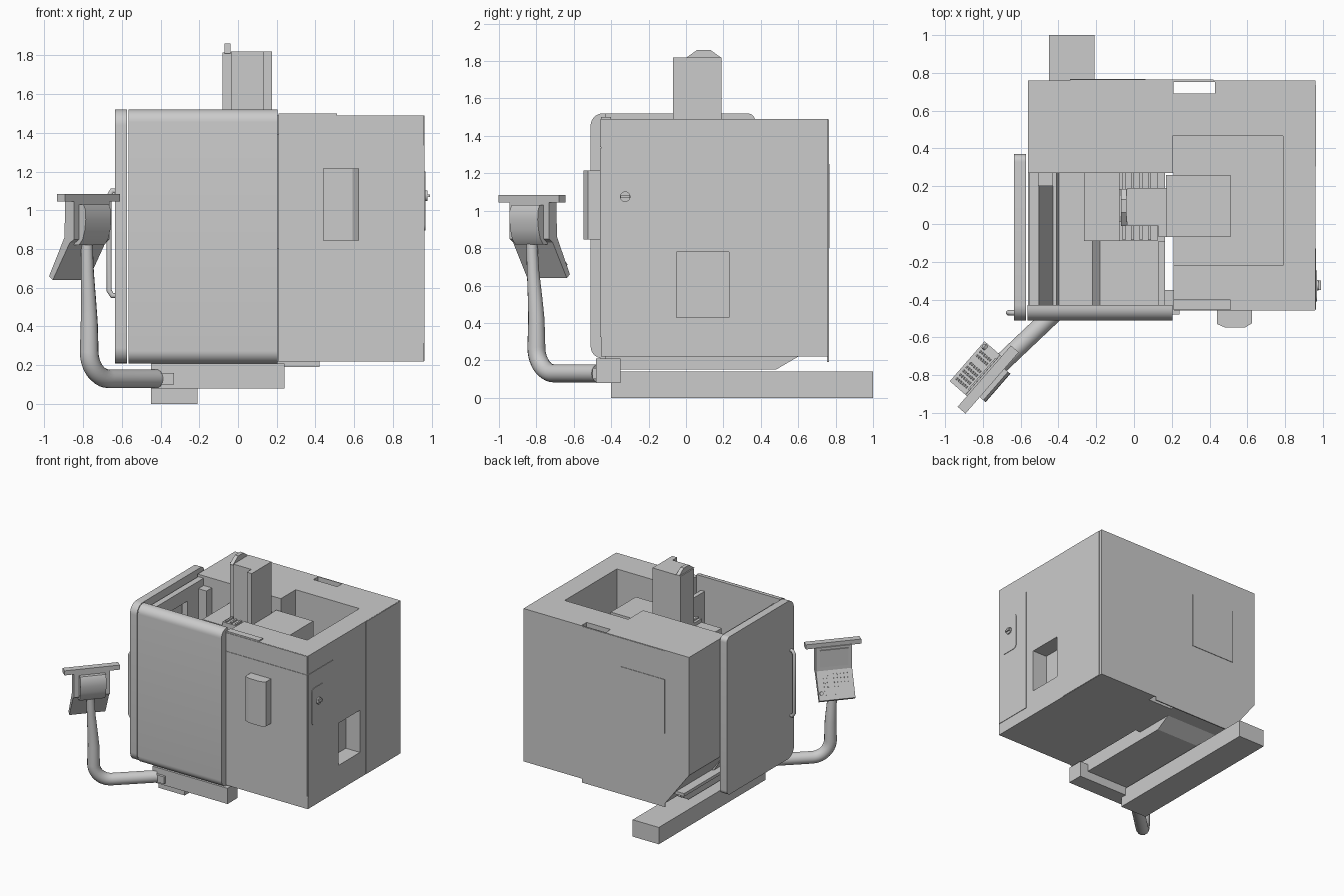
import bpy, bmesh, math
from mathutils import Matrix, Vector

if "Cube" in bpy.data.objects:
    bpy.data.objects.remove(bpy.data.objects["Cube"])


def finish(name, bm, smooth=False):
    bmesh.ops.recalc_face_normals(bm, faces=bm.faces)
    me = bpy.data.meshes.new(name)
    bm.to_mesh(me)
    bm.free()
    if smooth:
        me.shade_smooth()
        me.set_sharp_from_angle(angle=math.radians(30))
    ob = bpy.data.objects.new(name, me)
    bpy.context.collection.objects.link(ob)
    return ob


def prism(name, pts, axis, a, b, smooth=False):
    """Extrude a 2D profile along an axis: x -> (y,z), y -> (x,z), z -> (x,y)."""
    bm = bmesh.new()
    place = {'x': lambda p, d: (d, p[0], p[1]),
             'y': lambda p, d: (p[0], d, p[1]),
             'z': lambda p, d: (p[0], p[1], d)}[axis]
    lo = [bm.verts.new(place(p, a)) for p in pts]
    hi = [bm.verts.new(place(p, b)) for p in pts]
    bm.faces.new(lo)
    bm.faces.new(hi[::-1])
    n = len(pts)
    for i in range(n):
        bm.faces.new((lo[i], hi[i], hi[(i + 1) % n], lo[(i + 1) % n]))
    return finish(name, bm, smooth)


def box(name, x0, x1, y0, y1, z0, z1):
    return prism(name, [(x0, y0), (x1, y0), (x1, y1), (x0, y1)], 'z', z0, z1)


def round_rect(u0, u1, v0, v1, r_left, r_right, n=8):
    pts = []
    for cu, cv, r, start in ((u0, v0, r_left, 180), (u1, v0, r_right, 270),
                             (u1, v1, r_right, 0), (u0, v1, r_left, 90)):
        if r == 0:
            pts.append((cu, cv))
            continue
        cx = cu + r if cu == u0 else cu - r
        cy = cv + r if cv == v0 else cv - r
        for i in range(n + 1):
            t = math.radians(start + 90 * i / n)
            pts.append((cx + r * math.cos(t), cy + r * math.sin(t)))
    return pts


def cut(ob, cutter, remove=True):
    m = ob.modifiers.new("cut", 'BOOLEAN')
    m.operation, m.solver, m.object = 'DIFFERENCE', 'EXACT', cutter
    bpy.context.view_layer.objects.active = ob
    bpy.ops.object.modifier_apply(modifier=m.name)
    if remove:
        bpy.data.objects.remove(cutter)


def tube(name, pts, depth, radii=None):
    cu = bpy.data.curves.new(name, 'CURVE')
    cu.dimensions, cu.bevel_depth, cu.bevel_resolution = '3D', depth, 5
    cu.use_fill_caps = True
    sp = cu.splines.new('POLY')
    sp.points.add(len(pts) - 1)
    for i, p in enumerate(pts):
        sp.points[i].co = (*p, 1)
        sp.points[i].radius = radii[i] if radii else 1
    sp.use_smooth = True
    ob = bpy.data.objects.new(name, cu)
    bpy.context.collection.objects.link(ob)
    return ob


# Rear housing with its slanted lower left edge
rear = prism("rear_housing", [(-.56, .51), (-.34, .22), (.96, .22), (.96, 1.49), (-.56, 1.49)],
             'y', .27, .76)
cabinet = box("right_cabinet", .21, .96, -.455, .27, .22, 1.49)

# Open well behind the spindle, cable slot in the back, side recess
well = box("well_cutter", .205, .79, -.22, .465, .8, 1.7)
cut(rear, well, False)
cut(cabinet, well)
cut(rear, box("slot_cutter", .21, .43, .69, .753, 0, 1.7))
cut(cabinet, box("recess_cutter", .83, 1.1, -.05, .23, .43, .78))

# Thin skin panels that draw the seams
S = .004
box("cabinet_front_panel", .36, .957, -.455 - S, -.45, .325, 1.333)
box("cabinet_front_strip", .212, .352, -.455 - S, -.45, .325, 1.333)
box("cabinet_front_header", .212, .957, -.455 - S, -.45, 1.342, 1.488)
box("cabinet_side_door", .95, .96 + S, -.452, -.13, .315, 1.335)
box("rear_side_panel", .95, .96 + S, .305, .735, .222, 1.488)
box("back_plate", -.34, .42, .755, .76 + S, .19, 1.487)
box("back_access_cover", -.34, .06, .76, .768, .8, 1.25)
box("top_trim", .21, .51, -.455, -.4, 1.49, 1.5)

# Front window hump on the cabinet
prism("front_cover", [(.44, -.45), (.44, -.53), (.48, -.547), (.59, -.547), (.625, -.525), (.625, -.45)],
      'z', .845, 1.215)

# Main switch plate and rotary knob on the right side
prism("switch_plate", round_rect(-.41, -.245, .895, 1.2, .03, .03), 'x', .95, .968, True)
prism("switch_dial", round_rect(-.353, -.297, 1.047, 1.103, .028, .028), 'x', .96, .978, True)
box("switch_knob", .97, .99, -.35, -.30, 1.068, 1.082)

# Front door and left side panel with rounded edges
prism("front_door", round_rect(-.51, -.43, .21, 1.52, .065, 0), 'x', -.565, .205, True)
prism("left_panel", round_rect(-.51, .37, .21, 1.52, .08, .04), 'x', -.635, -.572, True)
tube("door_handle", [(-.625, -.47, .56), (-.65, -.47, .56), (-.665, -.47, .585),
                     (-.665, -.47, 1.075), (-.65, -.47, 1.1), (-.625, -.47, 1.1)], .014)

# Work area floor: chip trough and bench
prism("work_floor", [(-.56, .52), (-.36, .2), (.165, .2), (.165, .5), (-.18, .5), (-.22, .26),
                     (-.4, .26), (-.5, .52)], 'y', -.43, .27)
prism("floor_tray", [(-.36, .15), (.48, .15), (.6, .22), (-.36, .22)], 'x', -.36, .165)
box("trough_lip", -.5, -.41, -.43, .74, .31, .335)

# Left wall with a window opening
for n, y0, y1, z0, z1 in (("front_post", -.43, -.27, .5, 1.47), ("rear_post", .06, .27, .5, 1.47),
                          ("sill", -.27, .06, .5, .8), ("header", -.27, .06, 1.36, 1.47)):
    box("left_wall_" + n, -.555, -.505, y0, y1, z0, z1)
box("corner_box", -.505, -.43, .2, .275, .5, 1.41)
box("right_wall", .13, .165, -.43, -.09, .5, 1.4)

# Machine slide, spindle column and drive block
box("slide_base", -.265, -.08, -.09, .275, .5, 1.33)
box("slide_cover", -.08, .125, -.09, .275, .5, 1.36)
for i in range(4):
    box("slide_rib", -.06 + i * .045, -.045 + i * .045, -.085, .27, 1.36, 1.372)
box("spindle_column", -.035, .175, -.01, .19, .9, 1.82)
box("column_flange", .13, .175, -.07, -.01, .9, 1.82)
box("column_face", -.08, -.035, .01, .185, .9, 1.815)
prism("column_cap", [(-.01, 1.81), (.06, 1.86), (.13, 1.86), (.185, 1.82), (.185, 1.81)],
      'x', -.07, -.04)
box("drive_block", .17, .51, -.07, .26, .8, 1.39)

# Chip conveyor and front base beam
box("chip_conveyor", -.45, -.21, -.4, 1.0, 0, .14)
box("base_beam", -.45, .24, -.48, -.35, .08, .21)
box("arm_bracket", -.43, -.33, -.5, -.47, .1, .16)

# Pendant arm: horizontal run, bend, then a tapering upright
foot, bend = Vector((-.42, -.47, .13)), Vector((-.768, -.80, .13))
out = (bend - foot).normalized()
up, R = Vector((0, 0, 1)), .14
corner = bend - out * R + up * R
path = [foot] + [corner + R * (math.sin(t) * out - math.cos(t) * up)
                 for t in (math.radians(9 * i) for i in range(11))]
radii = [1.1] + [1.1] * 11
for p, r in (((-.768, -.80, .42), 1.0), ((-.771, -.806, .52), .9),
             ((-.777, -.818, .68), .75), ((-.78, -.825, .84), .68)):
    path.append(Vector(p))
    radii.append(r)
tube("pendant_arm", path, .044, radii)

# Control pendant, built in its own frame and turned into place
parts = [prism("pendant_body", [(-.02, 1.05), (.04, 1.05), (.045, .86), (.15, .66), (.125, .64),
                                (.01, .83), (-.02, .85)], 'x', -.14, .14),
         prism("pendant_back", [(-.01, 1.03), (-.05, 1.03), (-.064, 1.0), (-.066, .95), (-.06, .9),
                                (-.045, .85), (-.02, .82), (.02, .82)], 'x', -.1, .1, True),
         box("pendant_top_bar", -.215, .215, -.025, .03, 1.045, 1.083),
         box("pendant_screen", -.11, .11, .03, .049, .89, 1.03)]
slope = Vector((0, .105, -.2)).normalized()
normal = Vector((0, .2, .105)).normalized()
frame = Matrix((Vector((1, 0, 0)), slope, normal)).transposed().to_4x4()
bm = bmesh.new()
for row in range(6):
    for col in range(8):
        if col == 5:
            continue
        pos = Vector((-.105 + col * .027, .045, .86)) + slope * (.035 + row * .029)
        bmesh.ops.create_cube(bm, size=1, matrix=Matrix.Translation(pos) @ frame
                              @ Matrix.Diagonal((.014, .012, .008, 1)))
parts.append(finish("pendant_keys", bm))
bm = bmesh.new()
bmesh.ops.create_cone(bm, cap_ends=True, segments=20, radius1=.016, radius2=.014, depth=.03,
                      matrix=Matrix.Translation(Vector((.118, .045, .86)) + slope * .17) @ frame)
parts.append(finish("stop_button", bm, True))
for ob in parts:
    ob.location = (-.77, -.825, 0)
    ob.rotation_euler.z = math.radians(49)
